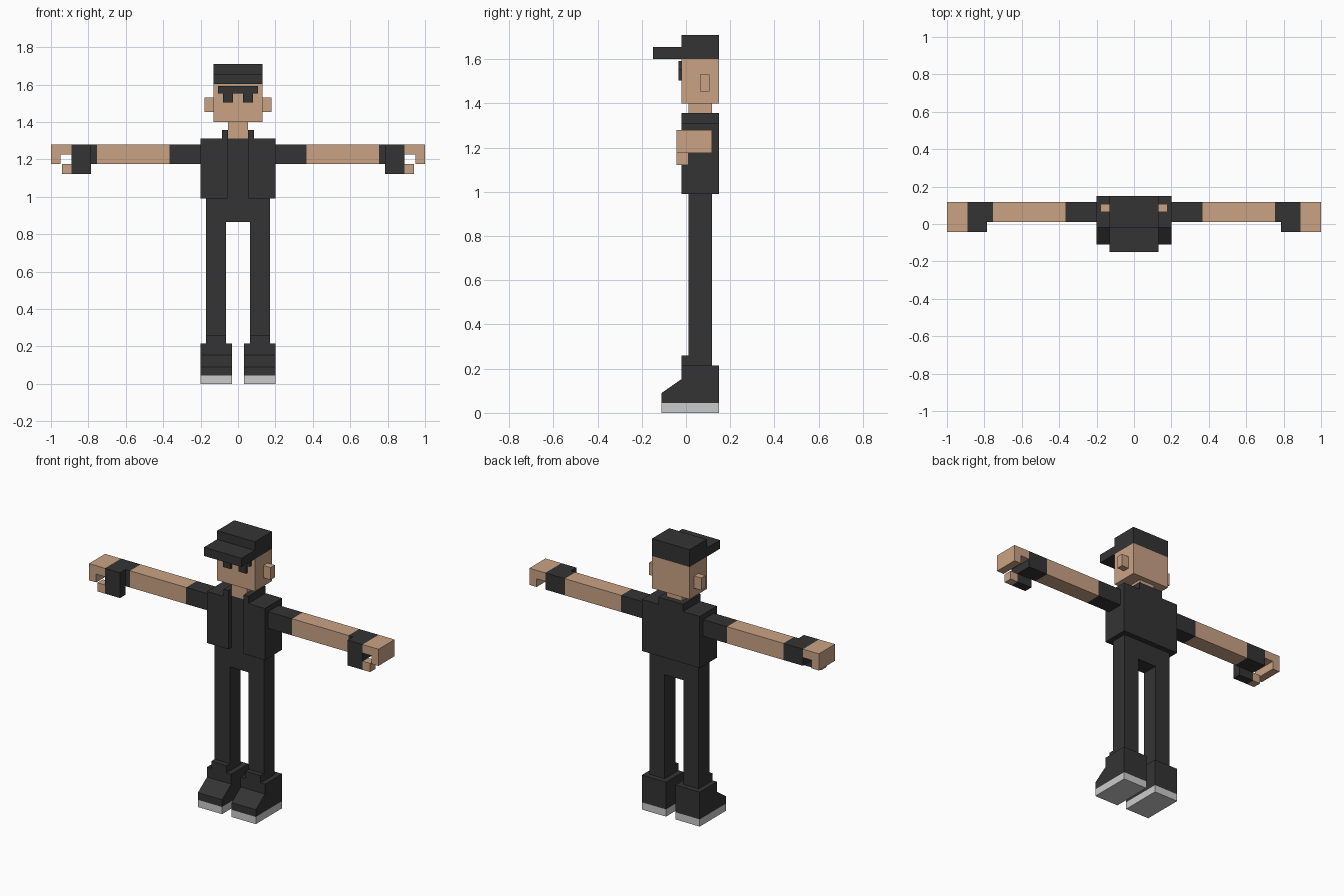
import bpy, bmesh

if "Cube" in bpy.data.objects:
    bpy.data.objects.remove(bpy.data.objects["Cube"])


def material(name, rgb):
    m = bpy.data.materials.new(name)
    m.diffuse_color = (*rgb, 1)
    m.use_nodes = True
    m.node_tree.nodes["Principled BSDF"].inputs["Base Color"].default_value = m.diffuse_color
    return m


BLACK = material("black cloth", (0.034, 0.034, 0.034))
SKIN = material("skin", (0.59, 0.37, 0.235))
SOLE = material("pale rubber", (0.6, 0.6, 0.6))


def prism(name, mat, profile, x0, x1):
    """Extrude a (y, z) outline from x0 to x1."""
    bm = bmesh.new()
    face = bm.faces.new([bm.verts.new((x0, y, z)) for y, z in profile])
    out = bmesh.ops.extrude_face_region(bm, geom=[face])["geom"]
    verts = [v for v in out if isinstance(v, bmesh.types.BMVert)]
    bmesh.ops.translate(bm, verts=verts, vec=(x1 - x0, 0, 0))
    bmesh.ops.recalc_face_normals(bm, faces=bm.faces)
    mesh = bpy.data.meshes.new(name)
    bm.to_mesh(mesh)
    bm.free()
    mesh.materials.append(mat)
    obj = bpy.data.objects.new(name, mesh)
    bpy.context.collection.objects.link(obj)
    return obj


def box(name, mat, x, y, z):
    return prism(name, mat, [(y[0], z[0]), (y[1], z[0]), (y[1], z[1]), (y[0], z[1])], *x)


def mirrored(obj):
    """Repeat a part on the other side of the body."""
    obj.modifiers.new("mirror", "MIRROR")
    return obj


LIMB = (0.012, 0.117)     # depth of neck, trunk and limbs
BODY = (-0.02, 0.15)      # depth of head and jacket
HAND = (-0.042, 0.117)
PALM = (-0.042, 0.012)

# Head, cap and glasses
box("head", SKIN, (-0.13, 0.13), BODY, (1.4, 1.602))
box("neck", SKIN, (-0.053, 0.053), LIMB, (1.312, 1.4))
box("cap_crown", BLACK, (-0.13, 0.13), BODY, (1.602, 1.71))
box("cap_brim", BLACK, (-0.13, 0.13), (-0.15, -0.02), (1.602, 1.656))
box("glasses_bar", BLACK, (-0.106, 0.106), (-0.035, -0.02), (1.553, 1.592))
mirrored(box("glasses_lens", BLACK, (0.028, 0.08), (-0.035, -0.02), (1.503, 1.553)))
mirrored(box("ear", SKIN, (0.13, 0.18), (0.064, 0.106), (1.453, 1.53)))

# Open jacket over the shirt
box("shirt", BLACK, (-0.053, 0.053), LIMB, (0.99, 1.312))
box("jacket_back", BLACK, (-0.053, 0.053), (0.117, 0.15), (0.99, 1.312))
mirrored(box("jacket_side", BLACK, (0.053, 0.2), BODY, (0.99, 1.312)))
mirrored(box("collar_side", BLACK, (0.053, 0.085), BODY, (1.312, 1.357)))
box("collar_back", BLACK, (-0.053, 0.053), (0.117, 0.15), (1.312, 1.357))

# Trousers
box("hips", BLACK, (-0.17, 0.17), LIMB, (0.865, 0.99))
mirrored(box("leg", BLACK, (0.065, 0.17), LIMB, (0.215, 0.865)))

# Shoes with a sloped toe
mirrored(box("shoe_sole", SOLE, (0.033, 0.2), (-0.11, 0.15), (0, 0.045)))
mirrored(prism("shoe_upper", BLACK,
               [(-0.11, 0.045), (0.15, 0.045), (0.15, 0.215), (-0.02, 0.215),
                (-0.02, 0.153), (-0.11, 0.09)], 0.033, 0.2))
mirrored(box("shoe_tongue", BLACK, (0.065, 0.17), (-0.02, 0.012), (0.215, 0.26)))

# Arms
ARM_Z = (1.176, 1.28)
mirrored(box("sleeve", BLACK, (0.2, 0.366), LIMB, ARM_Z))
mirrored(box("forearm", SKIN, (0.366, 0.755), LIMB, ARM_Z))

# Fingerless gloves, curled fingers and thumbs
mirrored(box("glove_cuff", BLACK, (0.755, 0.786), LIMB, ARM_Z))
mirrored(box("glove_hand", BLACK, (0.786, 0.89), HAND, ARM_Z))
mirrored(box("glove_thumb", BLACK, (0.786, 0.89), PALM, (1.122, 1.176)))
mirrored(box("fingers", SKIN, (0.89, 1.0), HAND, (1.227, 1.28)))
mirrored(box("fingertips", SKIN, (0.95, 1.0), HAND, (1.176, 1.227)))
mirrored(box("thumb", SKIN, (0.89, 0.942), PALM, (1.122, 1.176)))
